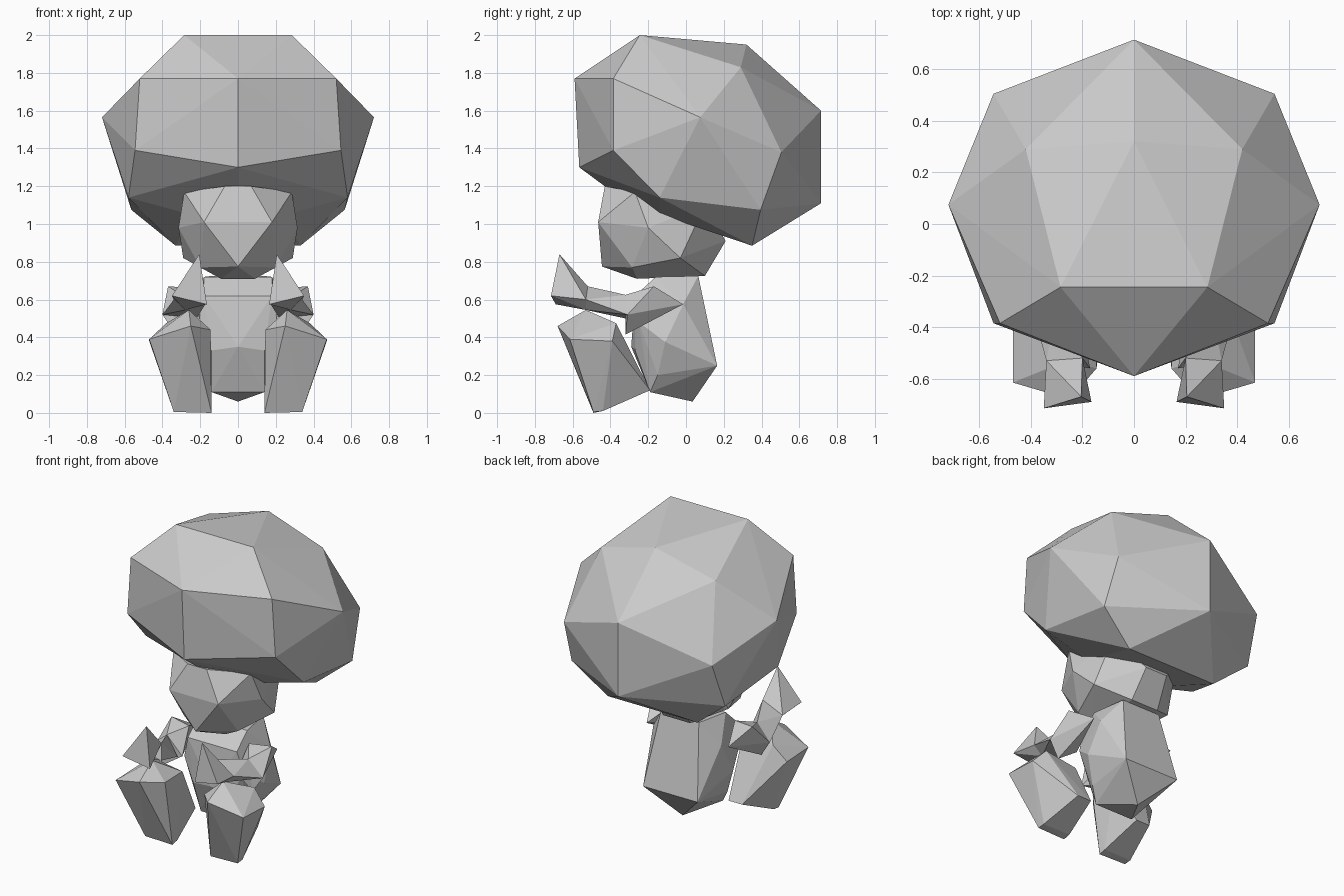
import bpy
import bmesh

default = bpy.data.objects.get("Cube")
if default:
    bpy.data.objects.remove(default, do_unlink=True)

grey = bpy.data.materials.new("plain grey")
grey.use_nodes = True
colour = (.6, .6, .6, 1)
grey.diffuse_color = colour
grey.node_tree.nodes["Principled BSDF"].inputs["Base Color"].default_value = colour


def mirrored(points):
    """Add the opposite-side copy of every point off the centre plane."""
    return points + [(-x, y, z) for x, y, z in points if x]


def faceted(name, points):
    """Make a flat-shaded faceted solid wrapped around a few corner points."""
    bm = bmesh.new()
    for p in points:
        bm.verts.new(p)
    result = bmesh.ops.convex_hull(bm, input=bm.verts)
    inside = [v for v in result["geom_interior"] if isinstance(v, bmesh.types.BMVert)]
    bmesh.ops.delete(bm, geom=inside, context="VERTS")
    bmesh.ops.recalc_face_normals(bm, faces=bm.faces)
    mesh = bpy.data.meshes.new(name)
    bm.to_mesh(mesh)
    bm.free()
    mesh.materials.append(grey)
    obj = bpy.data.objects.new(name, mesh)
    bpy.context.collection.objects.link(obj)
    return obj


def pair(name, points):
    """Make a limb on the left side and its mirror image on the right."""
    faceted("left_" + name, points)
    faceted("right_" + name, [(-x, y, z) for x, y, z in points])


# Large domed cap, tilted back
faceted("cap", mirrored([
    (.285, -.245, 2), (0, .32, 1.95), (.42, .29, 1.83), (0, .715, 1.6),
    (.545, .505, 1.38), (.72, .075, 1.565), (0, -.59, 1.77), (.52, -.385, 1.77),
    (.545, -.385, 1.39), (0, -.565, 1.3), (.58, -.14, 1.14), (.565, .395, 1.075),
    (0, .715, 1.11), (.33, .35, .885), (0, -.43, 1.2), (.25, -.14, 1.05)]))

# Face under the cap
faceted("head", mirrored([
    (0, -.445, .775), (.18, -.465, 1.01), (.07, -.43, 1.2), (.285, -.27, 1.17),
    (.315, -.2, .98), (.29, -.03, .82), (.2, -.285, .77), (.09, -.26, .71),
    (.1, .1, .725), (.08, .21, .91), (.25, .1, 1.1)]))

# Seated torso
faceted("body", mirrored([
    (.18, -.16, .72), (.14, .065, .725), (.25, -.015, .575), (.27, -.11, .375),
    (.2, .165, .25), (0, .035, .06), (.14, -.19, .11), (.2, -.15, .2),
    (0, -.29, .35), (.14, -.27, .33), (.22, -.25, .48), (.18, -.27, .62)]))

# Arms: shoulder to elbow, elbow to wrist, then the raised mitten
pair("upper_arm", [
    (.37, -.17, .67), (.4, -.31, .52), (.3, -.015, .575), (.22, -.2, .66),
    (.33, -.32, .415), (.3, -.32, .625), (.2, -.3, .5)])
pair("forearm", [
    (.3, -.32, .625), (.4, -.31, .52), (.22, -.32, .5), (.2, -.52, .67),
    (.34, -.53, .6), (.28, -.53, .545), (.17, -.56, .58)])
pair("hand", [
    (.205, -.67, .84), (.35, -.715, .62), (.165, -.69, .575),
    (.2, -.52, .67), (.34, -.53, .6), (.28, -.53, .545)])

# Bent legs with blunt feet
pair("leg", [
    (.26, -.53, .545), (.25, -.68, .46), (.47, -.615, .39), (.145, -.56, .44),
    (.34, -.49, .005), (.14, -.49, 0), (.34, -.44, .01), (.14, -.44, .01),
    (.47, -.39, .38), (.38, -.37, .475), (.15, -.37, .44), (.28, -.19, .12),
    (.18, -.19, .12)])
